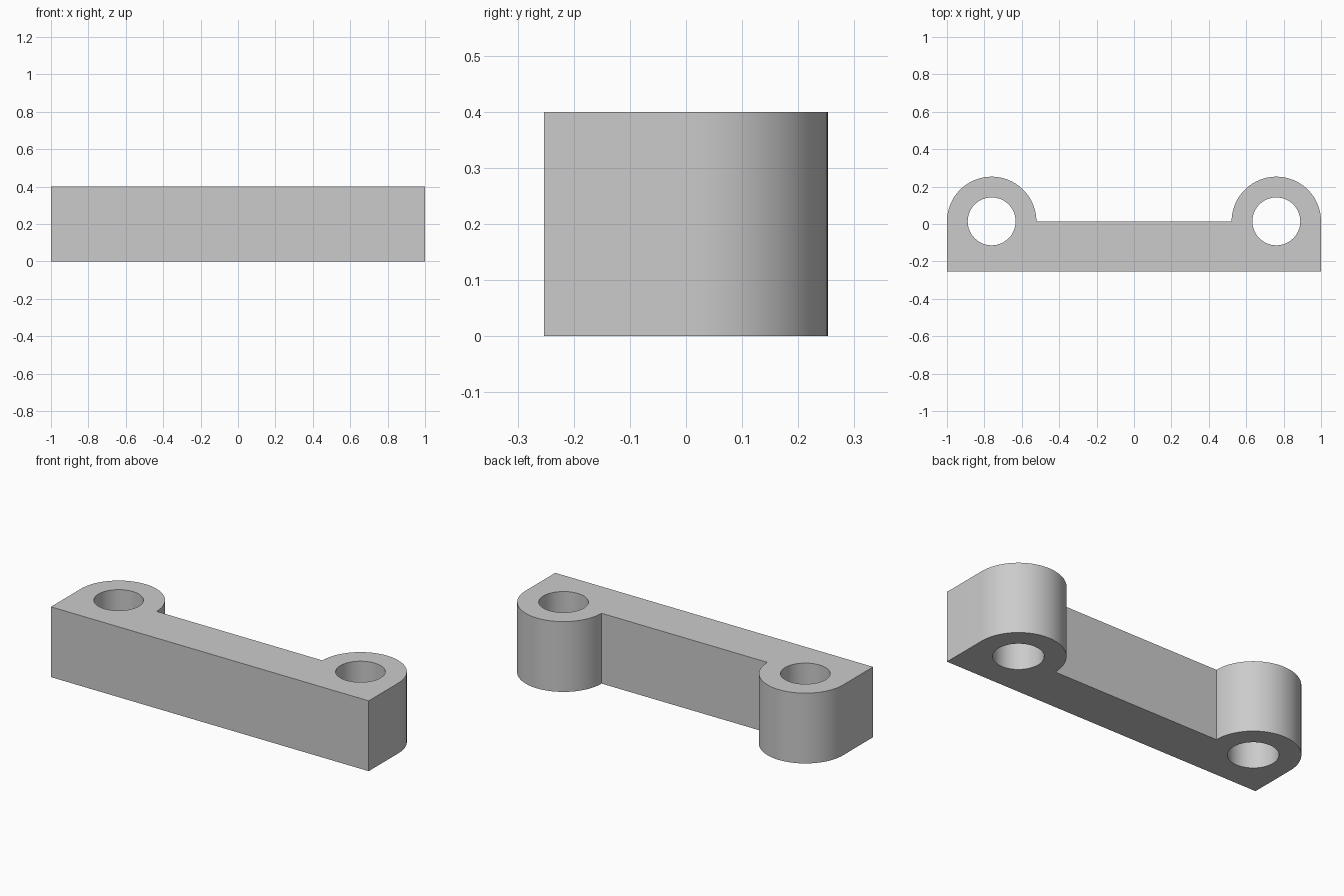
import bpy, bmesh
from math import pi, cos, sin, radians

if "Cube" in bpy.data.objects:
    bpy.data.objects.remove(bpy.data.objects["Cube"], do_unlink=True)

HEIGHT = 0.4
FRONT = -0.253          # flat front face
EYE_X, EYE_Y = 0.761, 0.014
OUTER, HOLE = 0.239, 0.128


def arc(cx, radius, start, end, steps):
    """Points along an arc centred on an eye."""
    angles = [start + (end - start) * i / steps for i in range(steps + 1)]
    return [(cx + radius * cos(a), EYE_Y + radius * sin(a)) for a in angles]


def add_loop(bm, points):
    """Closed ring of edges on the ground plane."""
    verts = [bm.verts.new((x, y, 0)) for x, y in points]
    return [bm.edges.new((v, verts[i - 1])) for i, v in enumerate(verts)]


# Grey material
grey = bpy.data.materials.new("plain grey")
grey.use_nodes = True
colour = (0.6, 0.6, 0.6, 1)
grey.diffuse_color = colour
grey.node_tree.nodes["Principled BSDF"].inputs["Base Color"].default_value = colour

# Outline: straight bar with a rounded eye at each end
bm = bmesh.new()
outline = [(-1, FRONT), (1, FRONT)]
outline += arc(EYE_X, OUTER, 0, pi, 48) + arc(-EYE_X, OUTER, 0, pi, 48)
edges = add_loop(bm, outline)

# Through holes
for side in (-1, 1):
    edges += add_loop(bm, arc(side * EYE_X, HOLE, 0, 2 * pi, 64)[:-1])

# Fill the profile and raise it to full height
bmesh.ops.triangle_fill(bm, edges=edges, use_beauty=True)
raised = bmesh.ops.extrude_face_region(bm, geom=bm.faces[:], use_keep_orig=True)
top = [g for g in raised["geom"] if isinstance(g, bmesh.types.BMVert)]
bmesh.ops.translate(bm, verts=top, vec=(0, 0, HEIGHT))
bmesh.ops.recalc_face_normals(bm, faces=bm.faces[:])

mesh = bpy.data.meshes.new("two_hole_bracket")
bm.to_mesh(mesh)
bm.free()
mesh.materials.append(grey)
bracket = bpy.data.objects.new("two_hole_bracket", mesh)
bpy.context.collection.objects.link(bracket)

# Smooth curved walls, sharp rims
bpy.ops.object.select_all(action="DESELECT")
bracket.select_set(True)
bpy.context.view_layer.objects.active = bracket
bpy.ops.object.shade_smooth_by_angle(angle=radians(30))
